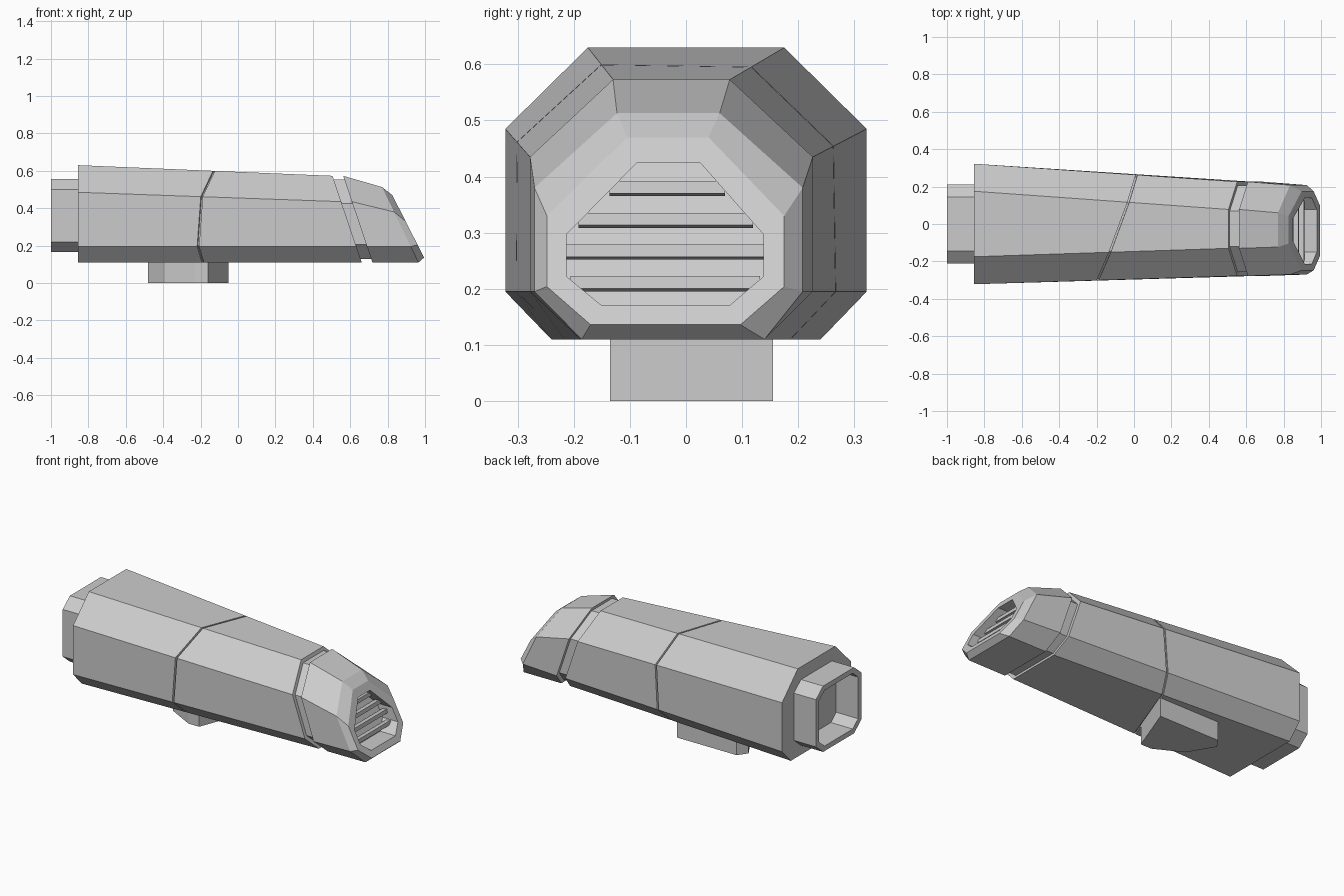
import bpy, bmesh
from mathutils import Vector

if "Cube" in bpy.data.objects:
    bpy.data.objects.remove(bpy.data.objects["Cube"])


def finish(name, bm):
    bmesh.ops.recalc_face_normals(bm, faces=bm.faces)
    me = bpy.data.meshes.new(name)
    bm.to_mesh(me)
    bm.free()
    ob = bpy.data.objects.new(name, me)
    bpy.context.collection.objects.link(ob)
    return ob


def loft(name, rings):
    """Skin a list of equal-length rings and cap both ends."""
    bm = bmesh.new()
    vs = [[bm.verts.new(p) for p in r] for r in rings]
    n = len(rings[0])
    for a, b in zip(vs, vs[1:]):
        for i in range(n):
            j = (i + 1) % n
            bm.faces.new((a[i], a[j], b[j], b[i]))
    bm.faces.new(vs[0])
    bm.faces.new(vs[-1])
    return finish(name, bm)


def octagon(xf, z, top, side, bottom):
    """Octagon; z = top, shoulder, hip, bottom heights; xf gives x from z."""
    pts = [(top[0], z[0]), (top[1], z[0]), (side[1], z[1]), (side[1], z[2]),
           (bottom[1], z[3]), (bottom[0], z[3]), (side[0], z[2]), (side[0], z[1])]
    return [Vector((xf(h), y, h)) for y, h in pts]


def shift(ring, dx):
    return [p + Vector((dx, 0, 0)) for p in ring]


def shrink(ring, d):
    """Inset a ring by distance d, measured in y and z, keeping its slant."""
    c = sum(ring, Vector()) / len(ring)
    hz = max(p.z for p in ring) - c.z
    return [c + (p - c) * (1 - d / hz) for p in ring]


# Main body: tapering octagon with a slanted front and a diagonal seam groove
rear = octagon(lambda z: -0.855, (0.63, 0.485, 0.195, 0.11),
               (-0.175, 0.175), (-0.322, 0.322), (-0.24, 0.24))
front = octagon(lambda z: 0.505 + (0.573 - z) * 0.338, (0.573, 0.435, 0.195, 0.11),
                (-0.13, 0.078), (-0.278, 0.226), (-0.188, 0.14))


def seam(offset):
    def dist(p):
        return p.x - 0.37 * p.y - 0.07 * p.z + 0.115 - offset
    return [a.lerp(b, dist(a) / (dist(a) - dist(b))) for a, b in zip(rear, front)]


s0, s1 = seam(-0.005), seam(0.005)
loft("main_body", [rear, s0, shrink(s0, 0.01), shrink(s1, 0.01), s1, front])

# Recessed neck between body and nose
neck = shrink(front, 0.02)
loft("neck", [shift(neck, -0.03), shift(neck, 0.09)])


# Nose: bevelled octagon ending in a sloped face with a recessed opening
def face_x(z):
    return 0.825 + (0.47 - z) * 0.509


opening = octagon(face_x, (0.425, 0.297, 0.222, 0.17),
                  (-0.087, 0.025), (-0.213, 0.138), (-0.15, 0.077))
loft("nose", [
    shift(front, 0.057),
    octagon(lambda z: 0.77 + (0.513 - z) * 0.484, (0.513, 0.38, 0.195, 0.11),
            (-0.123, 0.06), (-0.27, 0.208), (-0.186, 0.14)),
    octagon(face_x, (0.47, 0.33, 0.204, 0.136),
            (-0.105, 0.04), (-0.248, 0.175), (-0.17, 0.097)),
    opening, shift(opening, -0.1)])


# Louvre slats across the nose opening
def span(z):
    t = max(0, (z - 0.297) / 0.128)
    b = max(0, (0.222 - z) / 0.052)
    return (-0.213 + 0.126 * t + 0.063 * b, 0.138 - 0.113 * t - 0.061 * b)


for i in range(4):
    z = 0.381 - i * 0.0565
    y0, y1 = span(z)
    x = face_x(z) - 0.045
    profile = [(0, -0.011), (-0.004, 0.011), (-0.034, 0.006), (-0.03, -0.016)]
    loft(f"slat_{i + 1}", [[Vector((x + px, y, z + pz)) for px, pz in profile]
                           for y in (y0 - 0.006, y1 + 0.006)])

# Hollow rear nozzle
tube = octagon(lambda z: -0.85, (0.555, 0.5, 0.22, 0.165),
               (-0.145, 0.145), (-0.212, 0.212), (-0.145, 0.145))
hole = octagon(lambda z: -1.0, (0.525, 0.483, 0.237, 0.195),
               (-0.132, 0.132), (-0.182, 0.182), (-0.132, 0.132))
loft("rear_nozzle", [tube, shift(tube, -0.15), hole, shift(hole, 0.143)])

# Mounting foot under the body
plan = [(-0.05, 0.155), (-0.16, -0.135), (-0.23, -0.135),
        (-0.39, -0.05), (-0.48, 0.1), (-0.44, 0.155)]
loft("mount_foot", [[Vector((x, y, z)) for x, y in plan] for z in (0, 0.12)])
